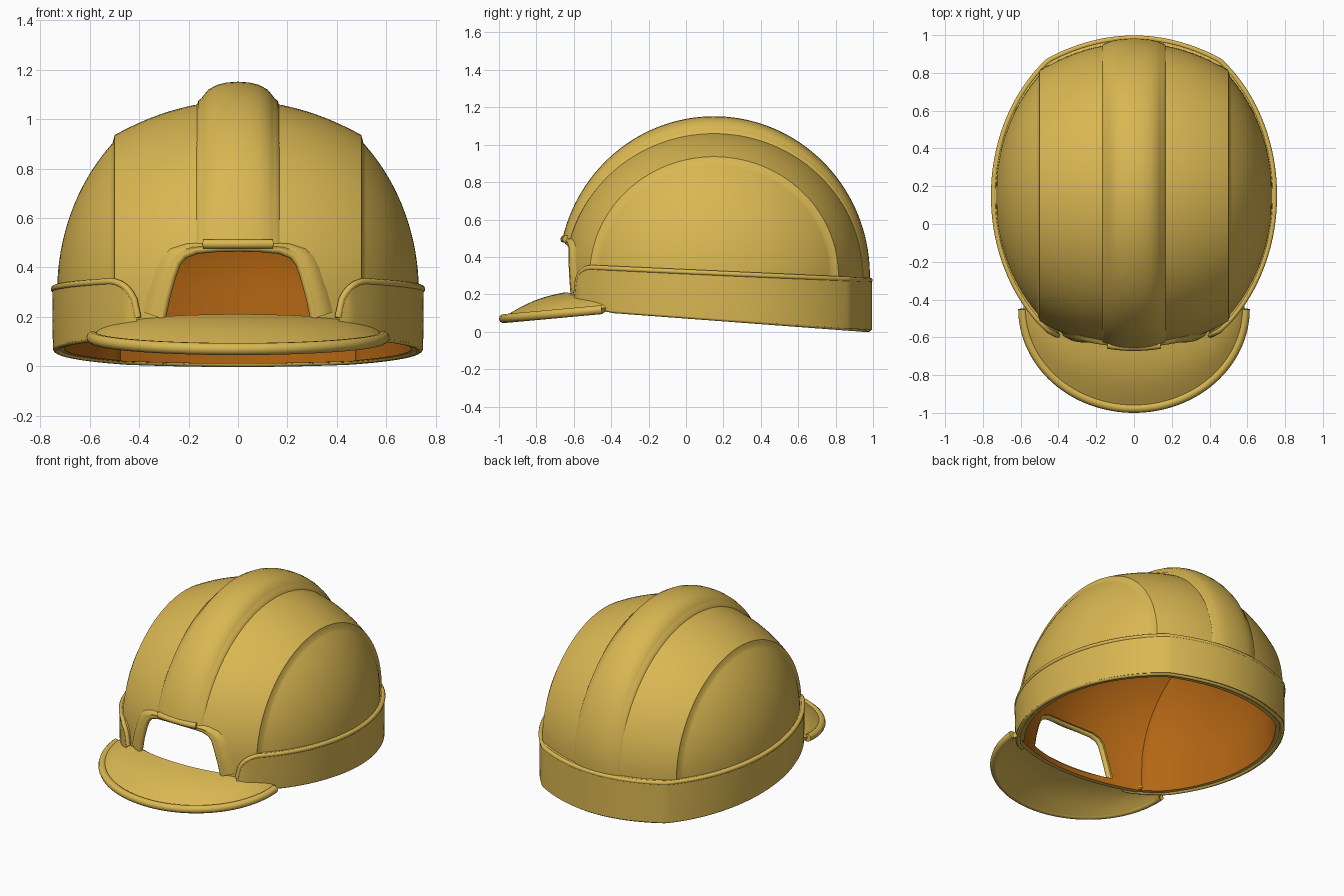
import bpy, bmesh, math
from mathutils import Vector
from math import sin, cos, pi, sqrt, radians

if "Cube" in bpy.data.objects:
    bpy.data.objects.remove(bpy.data.objects["Cube"])

CY, RX, RY, Z0, H = 0.15, 0.732, 0.81, 0.30, 0.775


def material(name, rgb):
    m = bpy.data.materials.new(name)
    m.diffuse_color = (*rgb, 1)
    m.use_nodes = True
    m.node_tree.nodes["Principled BSDF"].inputs["Base Color"].default_value = m.diffuse_color
    return m


YELLOW = material("helmet yellow", (0.70, 0.475, 0.085))
ORANGE = material("inside orange", (0.46, 0.135, 0.007))


def centre_scale(x):
    return 1 - 0.72 * x * x


def side_scale(x):
    return 1.08 * sqrt(max(0, 1 - (x / RX) ** 2))


def scale(x):
    """Size of the dome's arch at x, with a crease at 0.5."""
    return centre_scale(x) if abs(x) <= 0.502 else side_scale(x)


def bottom(y):
    return 0.11 - (y + 0.4) * 0.073 if y > -0.4 else 0.11 + (-0.4 - y) * 0.2


def front_y(x, z):
    s = scale(x)
    return CY - RY * sqrt(max(0, s * s - (max(0, z - Z0) / H) ** 2))


def finish(ob, angle=35):
    bpy.ops.object.select_all(action='DESELECT')
    ob.select_set(True)
    bpy.context.view_layer.objects.active = ob
    bpy.ops.object.convert(target='MESH')
    bpy.ops.object.shade_smooth_by_angle(angle=radians(angle))
    return ob


def grid(name, rows, thick=0.0, inner=False, done=True):
    bm = bmesh.new()
    vs = [[bm.verts.new(p) for p in r] for r in rows]
    for a, b in zip(vs, vs[1:]):
        for i in range(len(a) - 1):
            bm.faces.new((a[i], a[i + 1], b[i + 1], b[i]))
    bmesh.ops.remove_doubles(bm, verts=bm.verts, dist=1e-5)
    bm.normal_update()
    c = Vector((0, CY, 0.1))
    if sum(f.normal.dot(f.calc_center_median() - c) * f.calc_area() for f in bm.faces) < 0:
        bmesh.ops.reverse_faces(bm, faces=bm.faces)
    me = bpy.data.meshes.new(name)
    bm.to_mesh(me)
    bm.free()
    me.materials.append(YELLOW)
    if inner:
        me.materials.append(ORANGE)
    ob = bpy.data.objects.new(name, me)
    bpy.context.collection.objects.link(ob)
    if thick:
        mod = ob.modifiers.new("thickness", 'SOLIDIFY')
        mod.thickness, mod.offset = thick, -1
        mod.material_offset = 1 if inner else 0
    return finish(ob) if done else ob


def tube(name, pts, r):
    cu = bpy.data.curves.new(name, 'CURVE')
    cu.dimensions = '3D'
    cu.bevel_depth, cu.bevel_resolution, cu.use_fill_caps = r, 3, True
    sp = cu.splines.new('POLY')
    sp.points.add(len(pts) - 1)
    for q, p in zip(sp.points, pts):
        q.co = (*p, 1)
    cu.materials.append(YELLOW)
    ob = bpy.data.objects.new(name, cu)
    bpy.context.collection.objects.link(ob)
    return finish(ob, 60)


# dome: arches side by side, with straight walls down to the rim
xs = sorted([RX * cos(pi * i / 64) for i in range(65)] + [-0.508, -0.499, 0.499, 0.508])
rows = []
for x in xs:
    s = scale(x) if abs(x) < RX - 1e-6 else 0
    row = []
    for side in (-1, 1):
        y = CY + side * RY * s
        wall = [(x, y, bottom(y) + (Z0 - bottom(y)) * k / 3) for k in range(3)]
        if side < 0:
            row += wall
            row += [(x, CY - RY * s * cos(pi * j / 56), Z0 + H * s * sin(pi * j / 56)) for j in range(57)]
        else:
            row += wall[::-1]
    rows.append(row)
dome = grid("dome_shell", rows, 0.03, inner=True, done=False)

# front opening
half = [(0.31, 0.195), (0.292, 0.28), (0.267, 0.37), (0.248, 0.42), (0.22, 0.452),
        (0.17, 0.472), (0.09, 0.48)]
contour = half + [(0, 0.482)] + [(-x, z) for x, z in half[::-1]]
bm = bmesh.new()
face = bm.faces.new([bm.verts.new((x, -0.95, z)) for x, z in contour])
ext = bmesh.ops.extrude_face_region(bm, geom=[face])
bmesh.ops.translate(bm, vec=(0, 0.65, 0), verts=[v for v in ext['geom'] if isinstance(v, bmesh.types.BMVert)])
bmesh.ops.recalc_face_normals(bm, faces=bm.faces)
me = bpy.data.meshes.new("opening_cutter")
bm.to_mesh(me)
bm.free()
me.materials.append(YELLOW)
cutter = bpy.data.objects.new("opening_cutter", me)
bpy.context.collection.objects.link(cutter)
cutter.hide_render = True
mod = dome.modifiers.new("opening", 'BOOLEAN')
mod.operation, mod.object, mod.solver = 'DIFFERENCE', cutter, 'EXACT'
finish(dome)
bpy.data.objects.remove(cutter)

# raised lip around the opening
tube("opening_trim", [(x, front_y(x, z) + 0.004, z) for x, z in contour], 0.018)
lip = []
for grow, out in ((1.0, 0.012), (1.1, 0.02), (1.2, 0.014), (1.26, -0.008)):
    lip.append([(x * grow, front_y(x * grow, z + (grow - 1) * 0.1) - out, z + (grow - 1) * 0.1)
                for x, z in contour])
grid("opening_lip", lip)

# central ridge
prof = [(0.168, -0.005), (0.16, 0.015), (0.148, 0.022), (0.138, 0.034), (0.12, 0.053),
        (0.085, 0.068), (0.045, 0.075)]
prof = [(-x, e) for x, e in prof] + [(0, 0.077)] + prof[::-1]
rows = []
for x, e in prof:
    s, row = centre_scale(x), []
    for j in range(65):
        t = radians(13.5 + (181 - 13.5) * j / 64)
        row.append((x, CY - (RY * s + 0.25 * e + 0.004) * cos(t), Z0 + (H * s + e) * sin(t)))
    rows.append(row)
grid("centre_ridge", rows, 0.03)
tube("ridge_front_lip", [(x, front_y(x, 0.495) - 0.018, 0.495) for x in
                         [-0.14 + 0.02 * i for i in range(15)]], 0.02)

# band around sides and back, its front ends curving down
N, A0, A1 = 200, -57.0, 237.0
rows, top_line, low_line = [], [], []
for i in range(N + 1):
    deg = A0 + (A1 - A0) * i / N
    a = radians(deg)
    x = RX * cos(a)
    dy = RY * min(centre_scale(x), side_scale(x)) * (1 if sin(a) >= 0 else -1)
    u = min(1, min(deg - A0, A1 - deg) / 11)
    y = CY + dy * 1.043
    X = x * 1.026
    top = 0.317 - (y - CY) * 0.045 - 0.15 * (1 - sqrt(max(0, 1 - (1 - u) ** 2)))
    low = min(bottom(y), top - 0.03)
    rows.append([(x * 0.985, CY + dy * 0.985, top + 0.008), (x * 1.012, CY + dy * 1.02, top + 0.006),
                 (X, y, top - 0.008), (X * 1.001, y, (top + low) / 2), (X * 0.997, y, low),
                 (x * 0.97, CY + dy * 0.97, low)])
    top_line.append((x * 1.016, CY + dy * 1.03, top - 0.004))
    low_line.append((x * 1.005, CY + dy * 1.018, low + 0.003))
grid("side_band", rows)
tube("band_top_piping", top_line, 0.014)
tube("band_rim", low_line, 0.014)

# brim
rows, edge = [], []
for i in range(65):
    th = pi * i / 64
    sn = max(0, sin(th))
    xi = 0.57 * cos(th)
    inner = Vector((xi, CY - RY * min(centre_scale(xi), side_scale(xi)) + 0.015, 0.12 + 0.083 * sn ** 0.7))
    outer = Vector((0.588 * cos(th), -0.45 - 0.525 * sn, 0.118 - 0.048 * sn))
    row = []
    for k in range(9):
        p = inner.lerp(outer, k / 8)
        p.z += 0.022 * sin(pi * k / 8) * sn + 0.008
        row.append(p)
    rows.append(row)
    edge.append(outer)
grid("brim", rows, 0.03)
tube("brim_edge", edge, 0.025)
